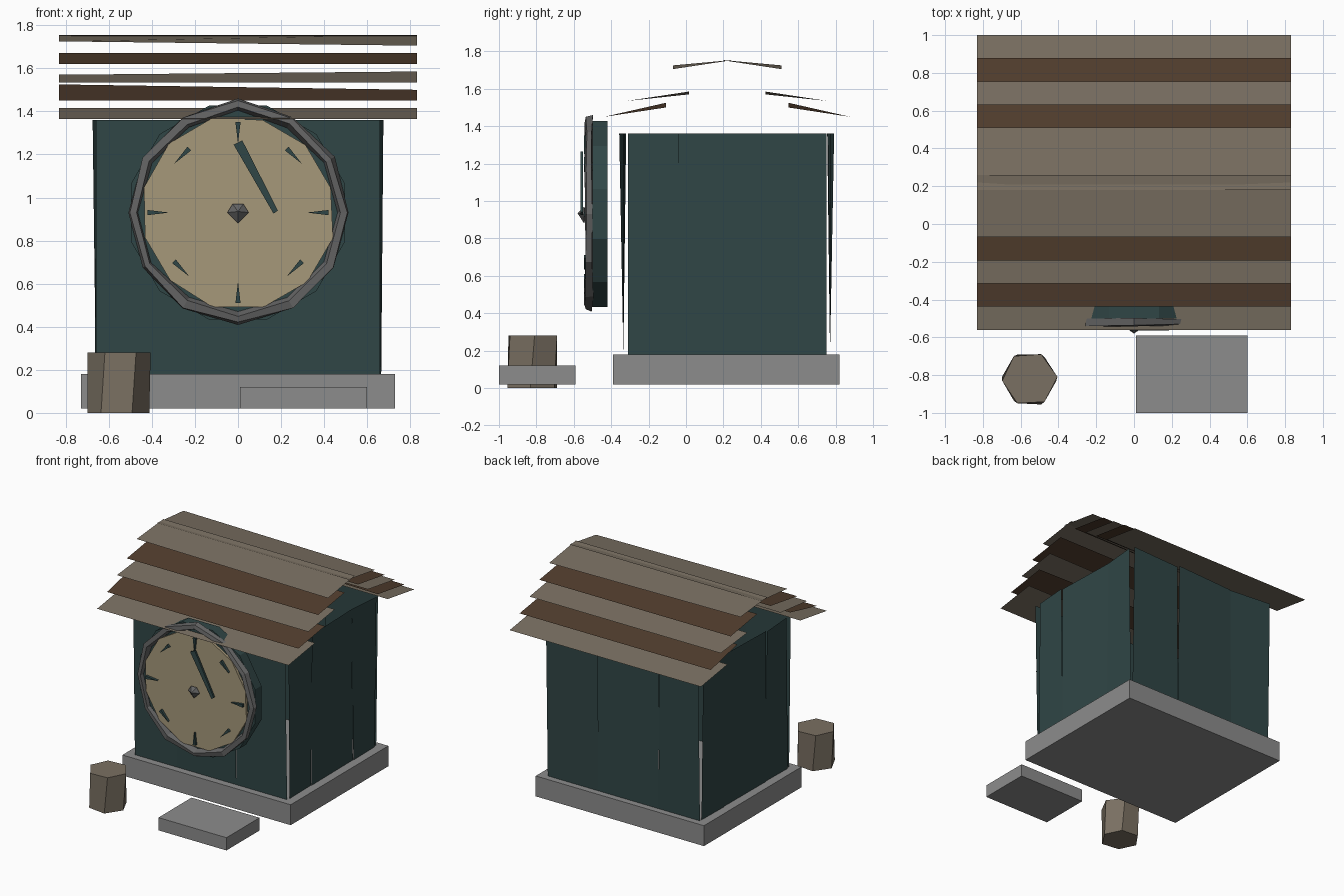
import bpy, bmesh, math, random
from mathutils import Vector

random.seed(4)
cube = bpy.data.objects.get("Cube")
if cube:
    bpy.data.objects.remove(cube, do_unlink=True)


def material(name, rgb):
    m = bpy.data.materials.new(name)
    m.use_nodes = True
    lin = [(c / 255 / 12.92) if c < 11 else ((c / 255 + 0.055) / 1.055) ** 2.4 for c in rgb]
    m.diffuse_color = (*lin, 1)
    m.node_tree.nodes["Principled BSDF"].inputs["Base Color"].default_value = (*lin, 1)
    return m


TEAL = material("dark teal", (48, 70, 70))
STONE = material("stone grey", (140, 140, 140))
METAL = material("metal grey", (100, 100, 100))
TAUPE = material("taupe wood", (122, 112, 98))
BROWN = material("brown wood", (82, 62, 46))
CREAM = material("cream", (166, 152, 122))


def finish(name, bm, mat, normals=True):
    if normals:
        bmesh.ops.recalc_face_normals(bm, faces=bm.faces)
    me = bpy.data.meshes.new(name)
    bm.to_mesh(me)
    bm.free()
    me.materials.append(mat)
    ob = bpy.data.objects.new(name, me)
    bpy.context.collection.objects.link(ob)
    return ob


def box(name, lo, hi, mat):
    bm = bmesh.new()
    bmesh.ops.create_cube(bm, size=1)
    for v in bm.verts:
        v.co = Vector([(a + b) / 2 + c * (b - a) for a, b, c in zip(lo, hi, v.co)])
    return finish(name, bm, mat)


def panel(name, corners, mat):
    """A thin board given by four corners."""
    bm = bmesh.new()
    bm.faces.new([bm.verts.new(c) for c in corners])
    return finish(name, bm, mat, False)


def prism(name, outline, y0, y1, mat):
    """Extrude an (x, z) outline from y0 back to y1."""
    bm = bmesh.new()
    front = bm.faces.new([bm.verts.new((x, y0, z)) for x, z in outline])
    out = bmesh.ops.extrude_face_region(bm, geom=[front])["geom"]
    for v in out:
        if isinstance(v, bmesh.types.BMVert):
            v.co.y = y1
    return finish(name, bm, mat)


CZ = 0.93


def circle(r, n, turn=0.0, jitter=0.0):
    pts = []
    for i in range(n):
        a = (i + turn) * math.tau / n
        rr = r + random.uniform(-jitter, jitter)
        pts.append((rr * math.sin(a), CZ + rr * math.cos(a)))
    return pts


# Foundation and doorstep
box("foundation", (-0.73, -0.39, 0.02), (0.73, 0.82, 0.18), STONE)
box("doorstep", (0.01, -1.0, 0.02), (0.60, -0.59, 0.12), STONE)

# Side walls: three overlapping boards each, leaning slightly
edges = [-0.31, -0.04, 0.48, 0.75]
for side, label in ((1, "left"), (-1, "right")):
    for i in range(3):
        a, b = edges[i], edges[i + 1]
        t, u = ((0.655, 0.675), (0.665, 0.65), (0.65, 0.675))[i]
        pts = [(side * 0.665, a, 0.18), (side * 0.66, b, 0.18),
               (side * u, b, 1.36), (side * t, a, 1.36)]
        panel(f"{label}_wall_board_{i + 1}", pts if side > 0 else pts[::-1], TEAL)

# Front and back walls, with boards tilted alternately
cuts = [-0.66, -0.3, 0.22, 0.66]
for base, out, label in ((-0.335, -1, "front"), (0.77, 1, "back")):
    for i in range(3):
        a, b = cuts[i], cuts[i + 1]
        t, u = ((0.02, -0.015), (-0.01, 0.02), (0.0, 0.022))[i]
        pts = [(a, base, 0.18), (b, base, 0.18),
               (b, base + out * u, 1.36), (a, base + out * t, 1.36)]
        panel(f"{label}_wall_board_{i + 1}", pts if out < 0 else pts[::-1], TEAL)

# Roof: five shingle boards on each slope; some are twisted at one end
low_twist = [0, 0, 0, 0, 0.02]
high_twist = [0, 0.025, -0.015, 0, 0]
for slope, label in ((1, "front"), (-1, "back")):
    for i in range(5):
        y = 0.22 - slope * (0.78 - 0.1225 * i)
        y2 = y + slope * 0.33
        z = 1.365 + 0.085 * i
        h = z + 0.05
        lt, ht = low_twist[i], high_twist[i]
        pts = [(-0.83, y, z + lt), (0.83, y, z),
               (0.83, y2, h), (-0.83, y2, h + ht)]
        panel(f"{label}_roof_board_{i + 1}", pts if slope > 0 else pts[::-1],
              BROWN if i % 2 else TAUPE)

# Clock body and face
prism("clock_body", circle(0.515, 12, 0.5), -0.50, -0.42, TEAL)
prism("clock_face", circle(0.45, 12, 0.5, 0.008), -0.525, -0.505, CREAM)

# Clock rim: a faceted ring
bm = bmesh.new()
rings = []
for r, y in ((0.46, -0.505), (0.475, -0.54), (0.505, -0.535), (0.515, -0.50)):
    pts = circle(r, 12, 0, 0.007)
    pts[0] = (0, CZ + r + 0.015)
    rings.append([bm.verts.new((x, y + random.uniform(-0.006, 0.006), z)) for x, z in pts])
for k in range(4):
    p, q = rings[k], rings[(k + 1) % 4]
    for i in range(12):
        j = (i + 1) % 12
        bm.faces.new((p[i], p[j], q[j], q[i]))
finish("clock_rim", bm, METAL)

# Hour marks: darts, radial on the quarters and crosswise between them
for i in range(8):
    a = i * math.tau / 8
    out = Vector((math.sin(a), math.cos(a)))
    across = Vector((out.y, -out.x))
    mid = Vector((0, CZ)) + out * 0.37
    d = across if i % 2 else -out
    if i in (5, 7):
        d = -across
    s = Vector((d.y, -d.x)) * 0.012
    prism(f"hour_mark_{i + 1}", [mid - d * 0.05 + s, mid + d * 0.05, mid - d * 0.05 - s],
          -0.545, -0.52, TEAL)

# Hand and hub
prism("clock_hand", [(-0.02, 1.245), (0.02, 1.265), (0.185, 0.94), (0.165, 0.925)],
      -0.565, -0.55, TEAL)
bm = bmesh.new()
outer = [bm.verts.new((x, -0.545, z)) for x, z in
         ((0, 0.88), (0.05, 0.93), (0.025, 0.97), (-0.025, 0.97), (-0.05, 0.93))]
tip = bm.verts.new((0, -0.58, 0.935))
back = bm.verts.new((0, -0.525, 0.93))
for i in range(5):
    for apex in (tip, back):
        bm.faces.new((outer[i], outer[(i + 1) % 5], apex))
finish("clock_hub", bm, METAL)

# Wooden stump with a slightly uneven six-sided outline
bm = bmesh.new()
bmesh.ops.create_cone(bm, cap_ends=True, segments=6, radius1=0.147, radius2=0.147, depth=0.28)
for v in bm.verts:
    ang = math.atan2(v.co.y, v.co.x) + math.radians(30 + (4 if v.co.z > 0 else -5))
    r = 0.147 + random.uniform(-0.006, 0.004)
    v.co = (-0.555 + r * math.cos(ang), -0.82 + r * math.sin(ang), v.co.z + 0.14)
finish("stump", bm, TAUPE)
